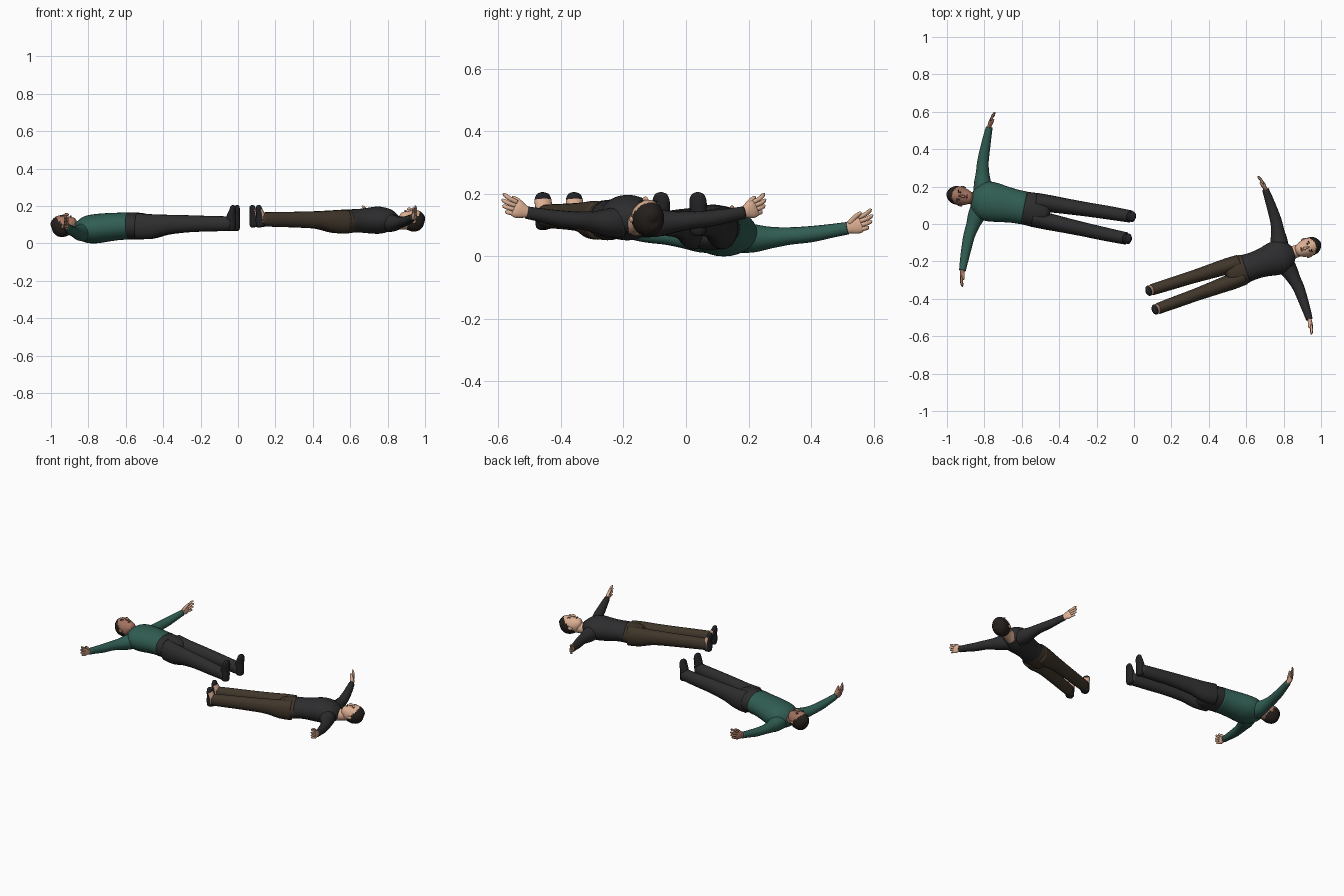
import bpy, bmesh, math
from mathutils import Vector, Matrix

cube = bpy.data.objects.get("Cube")
if cube:
    bpy.data.objects.remove(cube, do_unlink=True)


def material(name, r, g, b):
    m = bpy.data.materials.new(name)
    m.use_nodes = True
    m.diffuse_color = (r, g, b, 1)
    bsdf = m.node_tree.nodes["Principled BSDF"]
    bsdf.inputs["Base Color"].default_value = (r, g, b, 1)
    bsdf.inputs["Roughness"].default_value = 0.8
    return m


GREEN = material("green jumper", .03, .11, .085)
CHARCOAL = material("charcoal trousers", .027, .027, .028)
BLACK = material("black shirt", .026, .026, .028)
BROWN = material("brown trousers", .05, .036, .023)
SHOE = material("shoe black", .016, .016, .018)
HAIR = material("dark hair", .018, .014, .012)
FAIR = material("fair skin", .72, .43, .29)
TAN = material("tan skin", .36, .17, .115)
LIP = material("lip", .3, .1, .08)
WHITE = material("eye white", .6, .55, .5)

# Local frame of a lying body: x towards the feet, y to its left, z up
ALONG, LEFT = Vector((1, 0, 0)), Vector((0, 1, 0))


def finish(name, bm, frame, mats, rule=None):
    bmesh.ops.recalc_face_normals(bm, faces=bm.faces)
    bm.normal_update()
    for f in bm.faces:
        f.smooth = True
        if rule:
            f.material_index = int(rule(f.calc_center_median(), f.normal))
    me = bpy.data.meshes.new(name)
    bm.to_mesh(me)
    bm.free()
    for m in mats:
        me.materials.append(m)
    ob = bpy.data.objects.new(name, me)
    bpy.context.collection.objects.link(ob)
    ob.matrix_world = frame


def spline(a, b, c, d, u):
    return [.5 * (2 * q + (r - p) * u + (2 * p - 5 * q + 4 * r - s) * u * u
                  + (3 * q - p - 3 * r + s) * u ** 3) for p, q, r, s in zip(a, b, c, d)]


def loft(name, frame, rows, side, mats, rule=None, sides=20, steps=4):
    """Skin smooth elliptical sections (x, y, z, half along side, other half)."""
    n = len(rows)
    path = []
    for i in range(n - 1):
        quad = [rows[max(0, min(n - 1, i + k))] for k in (-1, 0, 1, 2)]
        path += [spline(*quad, j / steps) for j in range(steps)]
    path.append(list(rows[-1]))
    bm = bmesh.new()
    rings = []
    for i, p in enumerate(path):
        before, after = path[max(0, i - 1)], path[min(len(path) - 1, i + 1)]
        tangent = Vector(after[:3]) - Vector(before[:3])
        other = tangent.cross(side).normalized()
        ring = []
        for k in range(sides):
            w = math.tau * k / sides
            ring.append(bm.verts.new(Vector(p[:3]) + side * math.cos(w) * max(p[3], .001)
                                     + other * math.sin(w) * max(p[4], .001)))
        rings.append(ring)
    for r, q in zip(rings, rings[1:]):
        for k in range(sides):
            m = (k + 1) % sides
            bm.faces.new((r[k], r[m], q[m], q[k]))
    bm.faces.new(rings[0])
    bm.faces.new(rings[-1])
    finish(name, bm, frame, mats, rule)


def blob(name, frame, centre, size, mat):
    bm = bmesh.new()
    bmesh.ops.create_uvsphere(bm, u_segments=14, v_segments=8, radius=1)
    bm.transform(Matrix.Translation(centre) @ Matrix.Diagonal((*size, 1)))
    finish(name, bm, frame, [mat])


def head(who, frame, zc, neck_end, skin):
    rows = [(-.07, 0, -.003, .004, .004), (-.063, 0, -.001, .026, .03),
            (-.042, 0, 0, .044, .051), (-.01, 0, 0, .05, .059),
            (.02, 0, .006, .046, .052), (.045, 0, .018, .036, .037),
            (.06, 0, .027, .024, .022), (.066, 0, .03, .006, .006)]
    at = frame @ Matrix.Translation((0, 0, zc))
    loft(who + "_head", at, rows, LEFT, [skin, HAIR],
         lambda c, n: c.z < .006 - c.x and c.x < .04, 28, 6)
    loft(who + "_neck", at, [(.01, 0, -.012, .033, .036), (.06, 0, -.012, .033, .035),
                             (neck_end, 0, -.016, .038, .04)], LEFT, [skin])
    loft(who + "_nose", at, [(-.008, 0, .055, .004, .004), (.01, 0, .061, .006, .008),
                             (.02, 0, .06, .009, .008), (.024, 0, .056, .005, .003)],
         LEFT, [skin], sides=12)
    blob(who + "_mouth", at, (.036, 0, .052), (.004, .014, .005), LIP)
    for label, k in (("left", 1), ("right", -1)):
        blob(f"{who}_{label}_ear", at, (.008, k * .049, -.004), (.015, .006, .01), skin)
        blob(f"{who}_{label}_eye", at, (-.003, k * .019, .052), (.004, .008, .004), WHITE)
        blob(f"{who}_{label}_iris", at, (-.003, k * .019, .0545), (.0035, .004, .003), HAIR)
        blob(f"{who}_{label}_brow", at, (-.013, k * .02, .053), (.003, .012, .004), HAIR)


def arm(who, label, k, at, reach, sleeve, skin, palm):
    def limb(part, rows, side, mats, rule=None, sides=16):
        loft(f"{who}_{label}_{part}", at, [(x, k * y * reach, z, a, b) for x, y, z, a, b in rows],
             side, mats, rule, sides)
    limb("sleeve", [(.03, .04, 0, .05, .05), (.022, .09, -.002, .047, .045),
                    (.012, .14, 0, .037, .035), (.002, .2, .005, .031, .028),
                    (0, .27, .011, .027, .026), (0, .34, .022, .022, .022),
                    (.001, .39, .03, .018, .02)], ALONG, [sleeve])
    # Hand stands on edge with the palm to the feet and the thumb up
    paint = lambda c, n: n.x > .3
    limb("palm", [(.001, .375, .029, .013, .015), (.001, .395, .033, .011, .02),
                  (.003, .42, .04, .011, .028), (.005, .435, .046, .008, .026)],
         ALONG, [skin, palm], paint)
    for i, length in enumerate((.032, .042, .045, .04)):
        z = .026 + i * .0125
        lift = .006 + i * .006
        limb(f"finger_{i + 1}", [(.004, .425, z, .007, .007),
                                 (.007, .43 + length * .5, z + lift * .5, .007, .007),
                                 (.014, .43 + length * .9, z + lift, .006, .006),
                                 (.016, .43 + length, z + lift, .002, .002)],
             ALONG, [skin, palm], paint, 10)
    limb("thumb", [(.003, .395, .045, .009, .009), (.009, .415, .065, .008, .008),
                   (.014, .432, .078, .006, .006), (.016, .437, .082, .002, .002)],
         ALONG, [skin, palm], paint, 10)


def person(who, place, heading, zc, neck_end, skin, palm, top, trousers,
           torso, pelvis, leg, arm_at, reach, foot_x, foot_z, bare):
    frame = Matrix.Translation((*place, 0)) @ Matrix.Rotation(math.radians(heading), 4, "Z")
    head(who, frame, zc, neck_end, skin)
    loft(who + "_top", frame, [(x, 0, z, a, b) for x, z, a, b in torso], LEFT, [top], sides=28)
    loft(who + "_pelvis", frame, [(x, 0, z, a, b) for x, z, a, b in pelvis],
         LEFT, [trousers], sides=28)
    shoulder = frame @ Matrix.Translation((arm_at[0], 0, arm_at[1]))
    for label, k in (("left", 1), ("right", -1)):
        arm(who, label, k, shoulder, reach, top, skin, palm)
        loft(f"{who}_{label}_trouser_leg", frame,
             [(x, k * y, z, a, b) for x, y, z, a, b in leg], LEFT, [trousers])
        # Foot points up, heel below, sole away from the head
        tall = .205 - foot_z
        y = k * leg[-1][1]
        rows = [(dx, 0, foot_z + tall * h, a, b) for dx, h, a, b in
                ((0, 0, .008, .008), (0, .06, .024, .022), (-.006, .3, .027, .03),
                 (-.002, .55, .027, .025), (.006, .8, .028, .017),
                 (.008, .95, .02, .012), (.008, 1, .006, .004))]
        instep = lambda c, n: bare and n.x < -.1 and .2 < (c.z - foot_z) / tall < .82
        loft(f"{who}_{label}_shoe", frame @ Matrix.Translation((foot_x, y, 0)),
             rows, LEFT, [SHOE, skin], instep)


person("first_man", (-.93, .15), -10.6, .093, .095, TAN, FAIR, GREEN, CHARCOAL,
       torso=[(.065, .075, .04, .04), (.085, .074, .072, .055), (.12, .075, .1, .072),
              (.17, .078, .106, .078), (.24, .086, .097, .076), (.3, .091, .09, .073),
              (.35, .093, .089, .073)],
       pelvis=[(.335, .093, .086, .07), (.38, .093, .09, .072), (.43, .091, .09, .07),
               (.47, .09, .075, .06), (.49, .09, .04, .04)],
       leg=[(.4, .045, .092, .047, .069), (.47, .047, .09, .046, .066),
            (.56, .05, .1, .042, .053), (.68, .054, .105, .038, .045),
            (.8, .058, .105, .036, .041), (.92, .06, .106, .033, .038)],
       arm_at=(.085, .06), reach=1, foot_x=.922, foot_z=.066, bare=False)

person("second_man", (.93, -.125), 198.7, .122, .11, FAIR, FAIR, BLACK, BROWN,
       torso=[(.085, .115, .038, .036), (.105, .118, .065, .048), (.14, .123, .088, .064),
              (.19, .124, .09, .073), (.25, .122, .078, .068), (.3, .121, .073, .063),
              (.35, .119, .075, .063)],
       pelvis=[(.335, .118, .072, .06), (.37, .117, .08, .064), (.41, .115, .083, .063),
               (.45, .115, .068, .052), (.465, .116, .035, .035)],
       leg=[(.37, .04, .115, .043, .062), (.44, .043, .117, .043, .06),
            (.53, .045, .125, .039, .047), (.65, .048, .127, .034, .042),
            (.78, .051, .128, .032, .039), (.865, .053, .128, .03, .037)],
       arm_at=(.115, .11), reach=.94, foot_x=.875, foot_z=.085, bare=True)
